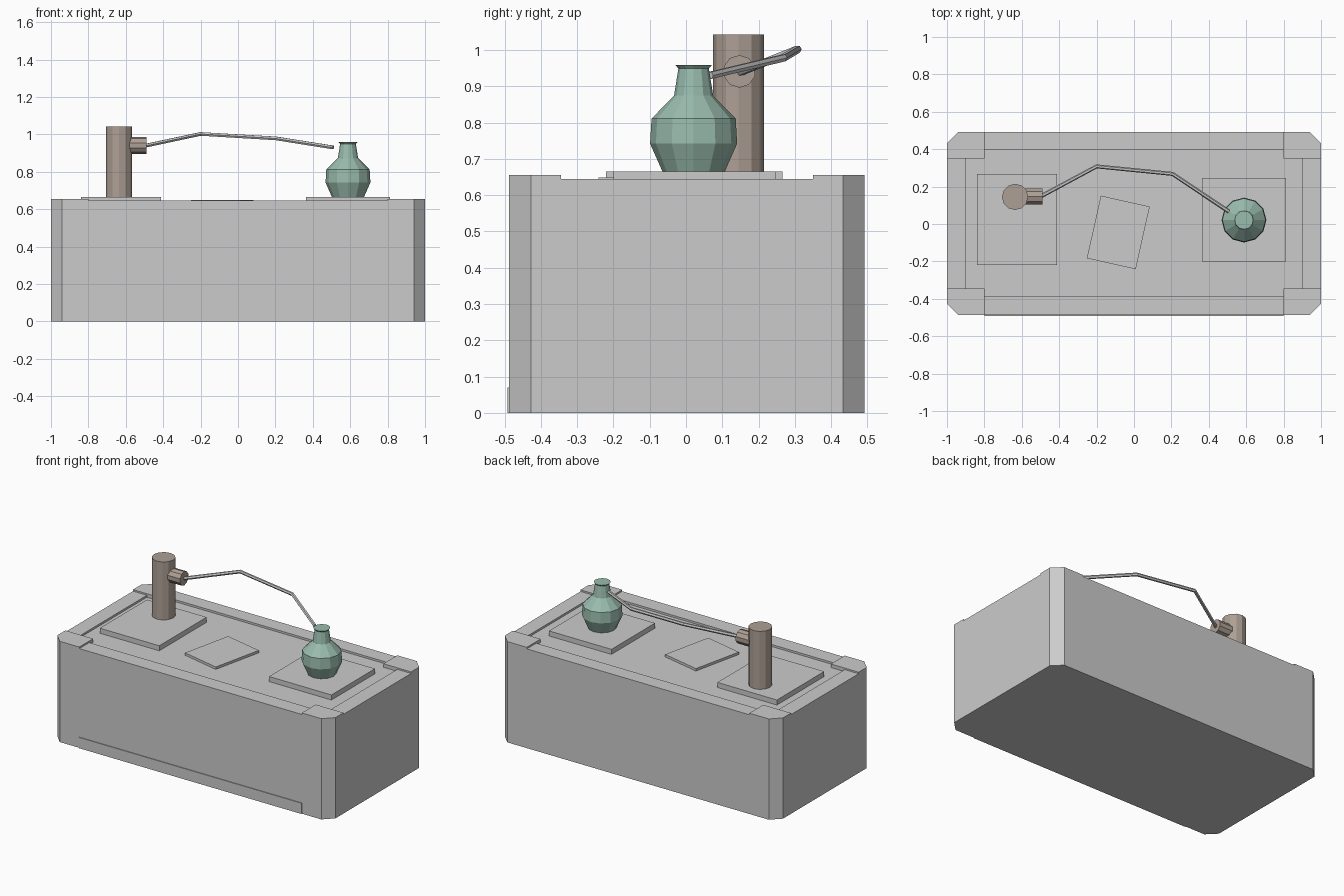
import bpy, bmesh, math
from mathutils import Vector

if "Cube" in bpy.data.objects:
    bpy.data.objects.remove(bpy.data.objects["Cube"])


def material(name, rgb):
    m = bpy.data.materials.new(name)
    m.diffuse_color = (*rgb, 1)
    m.use_nodes = True
    m.node_tree.nodes["Principled BSDF"].inputs["Base Color"].default_value = m.diffuse_color
    return m


def finish(bm, name, mat=None):
    bmesh.ops.recalc_face_normals(bm, faces=bm.faces)
    me = bpy.data.meshes.new(name)
    bm.to_mesh(me)
    bm.free()
    ob = bpy.data.objects.new(name, me)
    bpy.context.collection.objects.link(ob)
    if mat:
        me.materials.append(mat)
    return ob


def prism(name, outline, z0, z1, mat=None):
    bm = bmesh.new()
    face = bm.faces.new([bm.verts.new((x, y, z0)) for x, y in outline])
    top = bmesh.ops.extrude_face_region(bm, geom=[face])["geom"]
    for v in top:
        if isinstance(v, bmesh.types.BMVert):
            v.co.z = z1
    return finish(bm, name, mat)


def box(name, x0, x1, y0, y1, z0, z1):
    return prism(name, [(x0, y0), (x1, y0), (x1, y1), (x0, y1)], z0, z1)


def lathe(name, profile, sides, mat, phase=0.0):
    bm = bmesh.new()
    rings = [[bm.verts.new((r * math.cos(phase + math.tau * i / sides),
                            r * math.sin(phase + math.tau * i / sides), z))
              for i in range(sides)] for r, z in profile]
    for a, b in zip(rings, rings[1:]):
        for i in range(sides):
            j = (i + 1) % sides
            bm.faces.new((a[i], a[j], b[j], b[i]))
    bm.faces.new(rings[0])
    bm.faces.new(rings[-1])
    return finish(bm, name, mat)


brown = material("brown", (0.42, 0.35, 0.30))
green = material("green", (0.32, 0.50, 0.42))

# Base block with chamfered corners
Y0, Y1, C = -0.4875, 0.4925, 0.06
block = prism("base_block", [(-1 + C, Y0), (1 - C, Y0), (1, Y0 + C), (1, Y1 - C),
                             (1 - C, Y1), (-1 + C, Y1), (-1, Y1 - C), (-1, Y0 + C)],
              0, 0.655)

# Cuts leave raised corner pads, a lower rim and a sunken top panel
cuts = [(-0.8, 0.8, -0.7, 0.7, 0.645), (-1.2, 1.2, -0.345, 0.35, 0.645),
        (-0.8, 0.8, -0.385, 0.395, 0.632), (-0.9, 0.9, -0.345, 0.35, 0.632)]
cutters = []
for x0, x1, y0, y1, z in cuts:
    cutter = box("cutter", x0, x1, y0, y1, z, 0.8)
    cutter.hide_render = True
    cutters.append(cutter)
    mod = block.modifiers.new("cut", "BOOLEAN")
    mod.operation = "DIFFERENCE"
    mod.solver = "EXACT"
    mod.object = cutter
bpy.context.view_layer.objects.active = block
for mod in list(block.modifiers):
    bpy.ops.object.modifier_apply(modifier=mod.name)
for cutter in cutters:
    bpy.data.objects.remove(cutter)

# Front kick strip
box("front_strip", -0.8, 0.8, -0.4925, -0.48, 0, 0.07)

# Square pads and the turned middle plate
box("left_pad", -0.84, -0.412, -0.22, 0.266, 0.63, 0.665)
box("right_pad", 0.363, 0.812, -0.2, 0.247, 0.63, 0.665)
plate = box("middle_plate", -0.134, 0.134, -0.1715, 0.1715, 0.63, 0.648)
plate.location = (-0.084, -0.045, 0)
plate.rotation_euler.z = math.radians(-12.6)

# Post and its side stub
post = lathe("post", [(0.07, 0.66), (0.07, 1.042)], 12, brown)
post.location = (-0.636, 0.145, 0)
stub = lathe("post_stub", [(0.045, 0), (0.045, 0.12)], 10, brown)
stub.location = (-0.61, 0.147, 0.941)
stub.rotation_euler.y = math.pi / 2

# Bent arm
curve = bpy.data.curves.new("arm", "CURVE")
curve.dimensions = "3D"
curve.bevel_depth = 0.011
curve.bevel_resolution = 1
curve.use_fill_caps = True
path = [(-0.5, 0.147, 0.938), (-0.2, 0.308, 1.002), (0.205, 0.268, 0.978), (0.508, 0.066, 0.93)]
spline = curve.splines.new("POLY")
spline.points.add(len(path) - 1)
for p, co in zip(spline.points, path):
    p.co = (*co, 1)
spline.use_smooth = False
arm = bpy.data.objects.new("arm", curve)
bpy.context.collection.objects.link(arm)
bpy.ops.object.select_all(action="DESELECT")
arm.select_set(True)
bpy.context.view_layer.objects.active = arm
bpy.ops.object.convert(target="MESH")

# Vase
vase = lathe("vase", [(0.085, 0.663), (0.12, 0.742), (0.116, 0.811), (0.054, 0.874),
                      (0.042, 0.949), (0.05, 0.958)], 12, green)
vase.location = (0.588, 0.021, 0)
